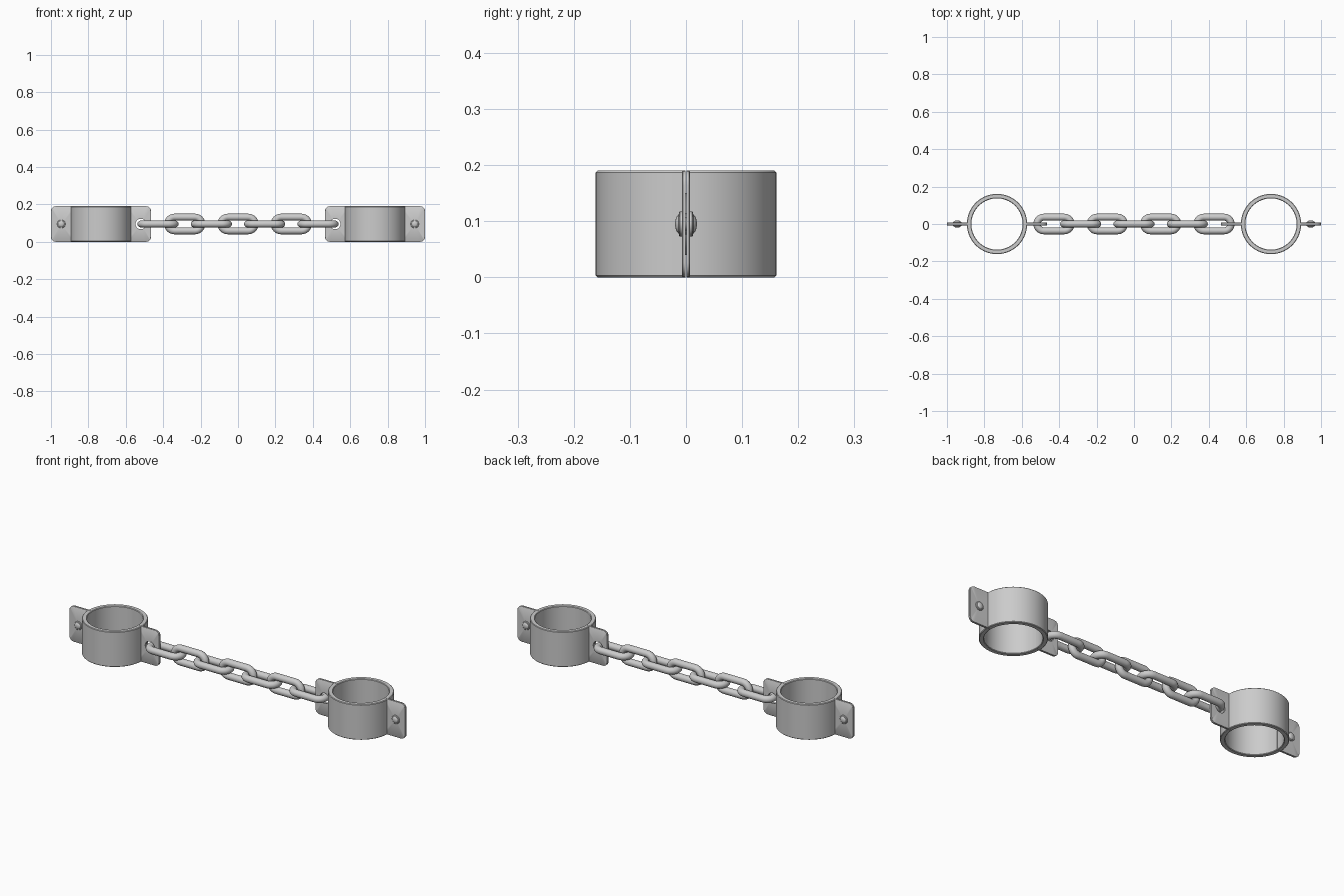
import bpy, bmesh
from math import sin, cos, pi, radians
from mathutils import Vector

if "Cube" in bpy.data.objects:
    bpy.data.objects.remove(bpy.data.objects["Cube"])

ZC = 0.095            # mid height of cuffs and chain
CUFF_X = 0.7325       # cuff centre
R_OUT, R_IN = 0.161, 0.137
GAP = 0.0008          # half of the seam between cuff halves


def loft(name, sections, closed=False):
    """Skin equal-length closed sections; cap the ends unless closed."""
    bm = bmesh.new()
    rings = [[bm.verts.new(p) for p in s] for s in sections]
    n = len(rings[0])
    pairs = list(zip(rings, rings[1:])) + ([(rings[-1], rings[0])] if closed else [])
    for a, b in pairs:
        for i in range(n):
            j = (i + 1) % n
            bm.faces.new((a[i], a[j], b[j], b[i]))
    if not closed:
        bm.faces.new(rings[0])
        bm.faces.new(rings[-1])
    bmesh.ops.recalc_face_normals(bm, faces=bm.faces)
    me = bpy.data.meshes.new(name)
    bm.to_mesh(me)
    bm.free()
    ob = bpy.data.objects.new(name, me)
    bpy.context.collection.objects.link(ob)
    bpy.ops.object.select_all(action='DESELECT')
    ob.select_set(True)
    bpy.context.view_layer.objects.active = ob
    bpy.ops.object.shade_smooth_by_angle(angle=radians(35))
    return ob


def half_cuff(name, cx, side):
    """Half of the ring wall with slightly eased edges."""
    e, h = 0.003, 2 * ZC
    prof = [(R_IN + e, 0), (R_OUT - e, 0), (R_OUT, e), (R_OUT, h - e),
            (R_OUT - e, h), (R_IN + e, h), (R_IN, h - e), (R_IN, e)]
    a0 = GAP / R_OUT
    angs = [a0 + (pi - 2 * a0) * i / 40 for i in range(41)]
    loft(name, [[(cx + r * cos(a), side * r * sin(a), z) for r, z in prof] for a in angs])


def flange(name, cx, dx, side, hole):
    """Thin ear plate with rounded outer corners and a round hole."""
    x0, x1, h, r = 0.150, 0.2675, 2 * ZC, 0.026
    corners = [(x0, 0)]
    corners += [(x1 - r + r * cos(a), r + r * sin(a))
                for a in (-pi / 2 + pi / 12 * i for i in range(7))]
    corners += [(x1 - r + r * cos(a), h - r + r * sin(a))
                for a in (pi / 12 * i for i in range(7))]
    corners.append((x0, h))
    outline = []
    for p, q in zip(corners, corners[1:] + corners[:1]):
        p, q = Vector(p), Vector(q)
        k = 8 if (q - p).length > 0.03 else 1
        outline += [p.lerp(q, i / k) for i in range(k)]
    c = Vector((0.2125, ZC))
    inner = [c + (p - c).normalized() * hole for p in outline]

    def at(pts, y):
        return [(cx + dx * p.x, side * y, p.y) for p in pts]
    small = [c + (p - c) * 0.98 for p in outline]
    loft(name, [at(outline, GAP), at(outline, 0.0055), at(small, 0.0068),
                at(inner, 0.0068), at(inner, GAP)], closed=True)


def rivet(name, x):
    """Domed heads on both faces joined by a shank."""
    head = [(0.012, 0.004), (0.0225, 0.0065), (0.0225, 0.0105), (0.0205, 0.0125),
            (0.0165, 0.0132), (0.0145, 0.0155), (0.011, 0.0178), (0.006, 0.019), (0.001, 0.0195)]
    prof = [(r, -y) for r, y in reversed(head)] + head
    loft(name, [[(x + r * cos(a), y, ZC + r * sin(a))
                 for a in (2 * pi * i / 28 for i in range(28))] for r, y in prof])


def link(name, cx, upright):
    """Stadium-shaped chain link of round wire."""
    w, rad, d = 0.0185, 0.0365, 0.055
    secs = []
    for s in (1, -1):
        for i in range(17):
            a = -pi / 2 + pi * i / 16 + (0 if s > 0 else pi)
            sec = []
            for k in range(16):
                t = 2 * pi * k / 16
                r, v = rad + w * cos(t), w * sin(t)
                x, u = cx + s * d + r * cos(a), r * sin(a)
                sec.append((x, v, ZC + u) if upright else (x, u, ZC + v))
            secs.append(sec)
    loft(name, secs, closed=True)


# Two cuffs, each with front/back halves, ears and an outer rivet
for sx, tag in ((-1, "left"), (1, "right")):
    cx = sx * CUFF_X
    for sy, face in ((-1, "front"), (1, "back")):
        half_cuff(f"{tag}_cuff_{face}", cx, sy)
        flange(f"{tag}_outer_ear_{face}", cx, sx, sy, 0.012)
        flange(f"{tag}_chain_ear_{face}", cx, -sx, sy, 0.028)
    rivet(f"{tag}_rivet", cx + sx * 0.2125)

# Chain of seven links, alternately flat and upright
for i in range(-3, 4):
    link(f"chain_link_{i + 4}", i * 0.1425, i % 2 == 0)
